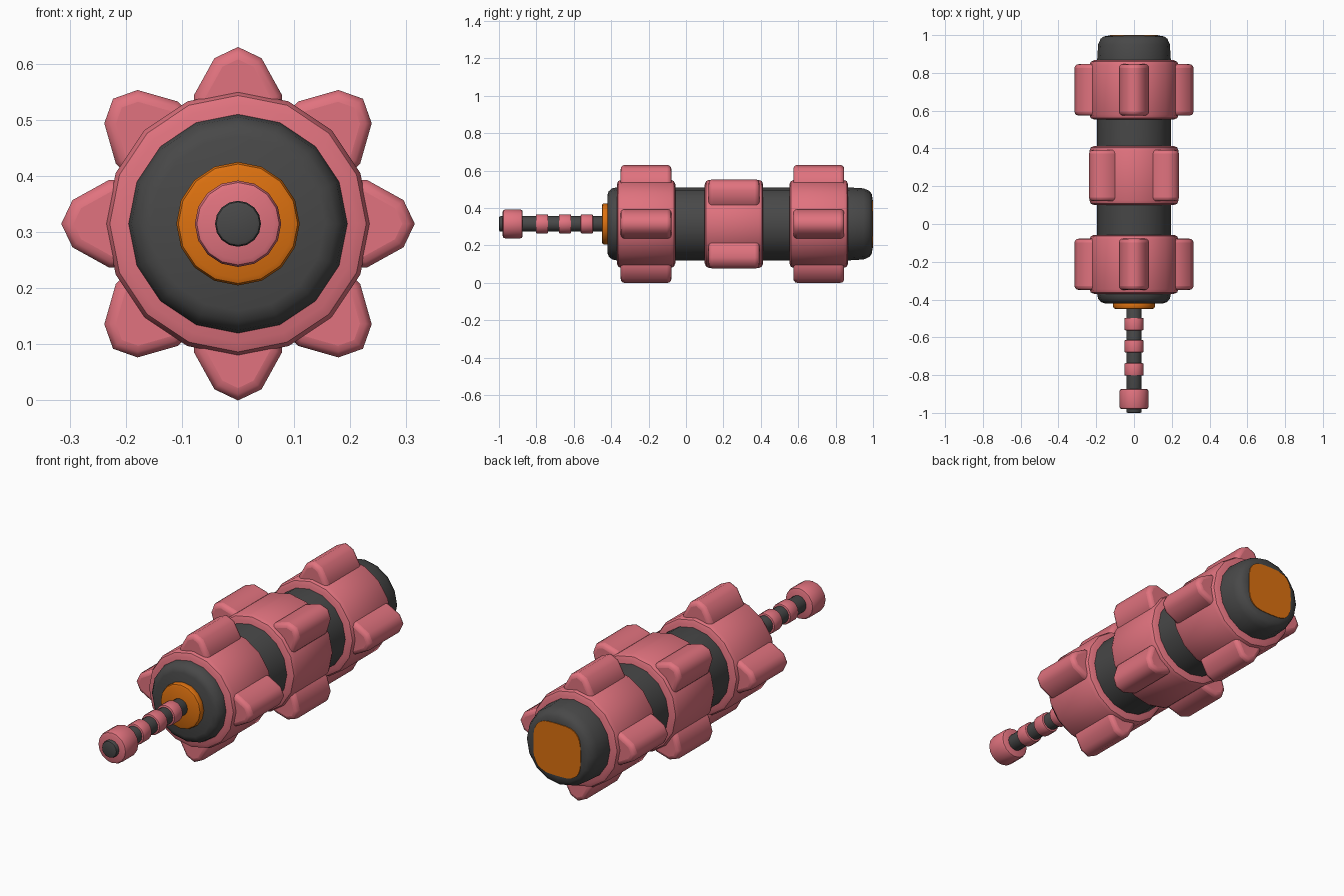
import bpy, bmesh, math
from mathutils import Matrix, Vector

old = bpy.data.objects.get("Cube")
if old:
    bpy.data.objects.remove(old, do_unlink=True)

AXIS_Z = 0.315
SIDES = 16


def material(name, color):
    m = bpy.data.materials.new(name)
    m.use_nodes = True
    m.diffuse_color = (*color, 1)
    bsdf = next(n for n in m.node_tree.nodes if n.type == "BSDF_PRINCIPLED")
    bsdf.inputs["Base Color"].default_value = (*color, 1)
    return m


PINK = material("pink", (0.75, 0.17, 0.21))
DARK = material("charcoal", (0.065, 0.065, 0.065))
ORANGE = material("orange", (0.72, 0.165, 0.005))


def finish(name, bm, mat, bevel=0, angle=40):
    bmesh.ops.recalc_face_normals(bm, faces=bm.faces)
    mesh = bpy.data.meshes.new(name)
    bm.to_mesh(mesh)
    bm.free()
    mesh.materials.append(mat)
    obj = bpy.data.objects.new(name, mesh)
    bpy.context.collection.objects.link(obj)
    obj.location.z = AXIS_Z
    for o in bpy.context.selected_objects:
        o.select_set(False)
    obj.select_set(True)
    bpy.context.view_layer.objects.active = obj
    bpy.ops.object.shade_smooth_by_angle(angle=math.radians(angle))
    if bevel:
        mod = obj.modifiers.new("rounded_ends", "BEVEL")
        mod.width = bevel
        mod.segments = 3
        mod.limit_method = "ANGLE"
        mod.angle_limit = math.radians(65)
    return obj


def turned(name, profile, mat):
    """Closed solid turned around the y axis from (y, radius) points."""
    bm = bmesh.new()
    rings = []
    for y, r in profile:
        ring = []
        for i in range(SIDES):
            a = math.tau * i / SIDES
            ring.append(bm.verts.new((r * math.sin(a), y, r * math.cos(a))))
        rings.append(ring)
    for a, b in zip(rings, rings[1:]):
        for i in range(SIDES):
            j = (i + 1) % SIDES
            bm.faces.new((a[i], a[j], b[j], b[i]))
    bm.faces.new(rings[0])
    bm.faces.new(rings[-1])
    return finish(name, bm, mat)


def collar(name, y0, y1, r, b, mat):
    """Turned ring with rounded rims of size b."""
    k = 0.3 * b
    return turned(name, [(y0, r - b), (y0 + k, r - k), (y0 + b, r),
                         (y1 - b, r), (y1 - k, r - k), (y1, r - b)], mat)


def prism(name, outline, y0, y1, mat, turn=0, bevel=0):
    """Outline in x and z, extruded along y and turned around the axis."""
    bm = bmesh.new()
    face = bm.faces.new([bm.verts.new((x, y0, z)) for x, z in outline])
    ext = bmesh.ops.extrude_face_region(bm, geom=[face])
    moved = [g for g in ext["geom"] if isinstance(g, bmesh.types.BMVert)]
    bmesh.ops.translate(bm, verts=moved, vec=Vector((0, y1 - y0, 0)))
    bmesh.ops.transform(bm, matrix=Matrix.Rotation(turn, 4, "Y"), verts=bm.verts)
    return finish(name, bm, mat, bevel, 55)


# Main barrel with rounded ends
turned("barrel", [(-0.42, 0.155), (-0.413, 0.175), (-0.395, 0.19), (-0.37, 0.195),
                  (0.87, 0.195), (0.95, 0.19), (0.98, 0.177), (0.993, 0.16),
                  (0.997, 0.135)], DARK)

# Three grip bands, each with four lugs; the middle set is turned an eighth
half = [(0.042, 0.295), (0.078, 0.23), (0.078, 0.15)]
lug = [(0, 0.315)] + half + [(-x, z) for x, z in reversed(half)]
for label, y0, y1, start in (("front", -0.37, -0.057, 0),
                             ("middle", 0.1, 0.413, math.pi / 4),
                             ("rear", 0.553, 0.867, 0)):
    collar(label + "_band", y0, y1, 0.236, 0.025, PINK)
    for i in range(4):
        prism(f"{label}_lug_{i + 1}", lug, y0 + 0.021, y1 - 0.021, PINK,
              start + i * math.pi / 2, 0.02)

# Orange front flange
collar("front_flange", -0.45, -0.41, 0.11, 0.012, ORANGE)

# Thin rod with small rings and a larger tip ring
collar("rod", -1.0, -0.42, 0.041, 0.008, DARK)
for i, y in enumerate((-0.77, -0.647, -0.53)):
    collar(f"rod_ring_{i + 1}", y - 0.033, y + 0.033, 0.051, 0.006, PINK)
collar("tip_ring", -0.98, -0.873, 0.077, 0.012, PINK)

# Rounded square plate set into the rear end
plate = []
for i in range(32):
    a = math.tau * i / 32
    c, s = math.cos(a), math.sin(a)
    plate.append((0.128 * math.copysign(abs(c) ** 0.6, c),
                  0.128 * math.copysign(abs(s) ** 0.6, s)))
prism("rear_plate", plate, 0.992, 1.0, ORANGE)
